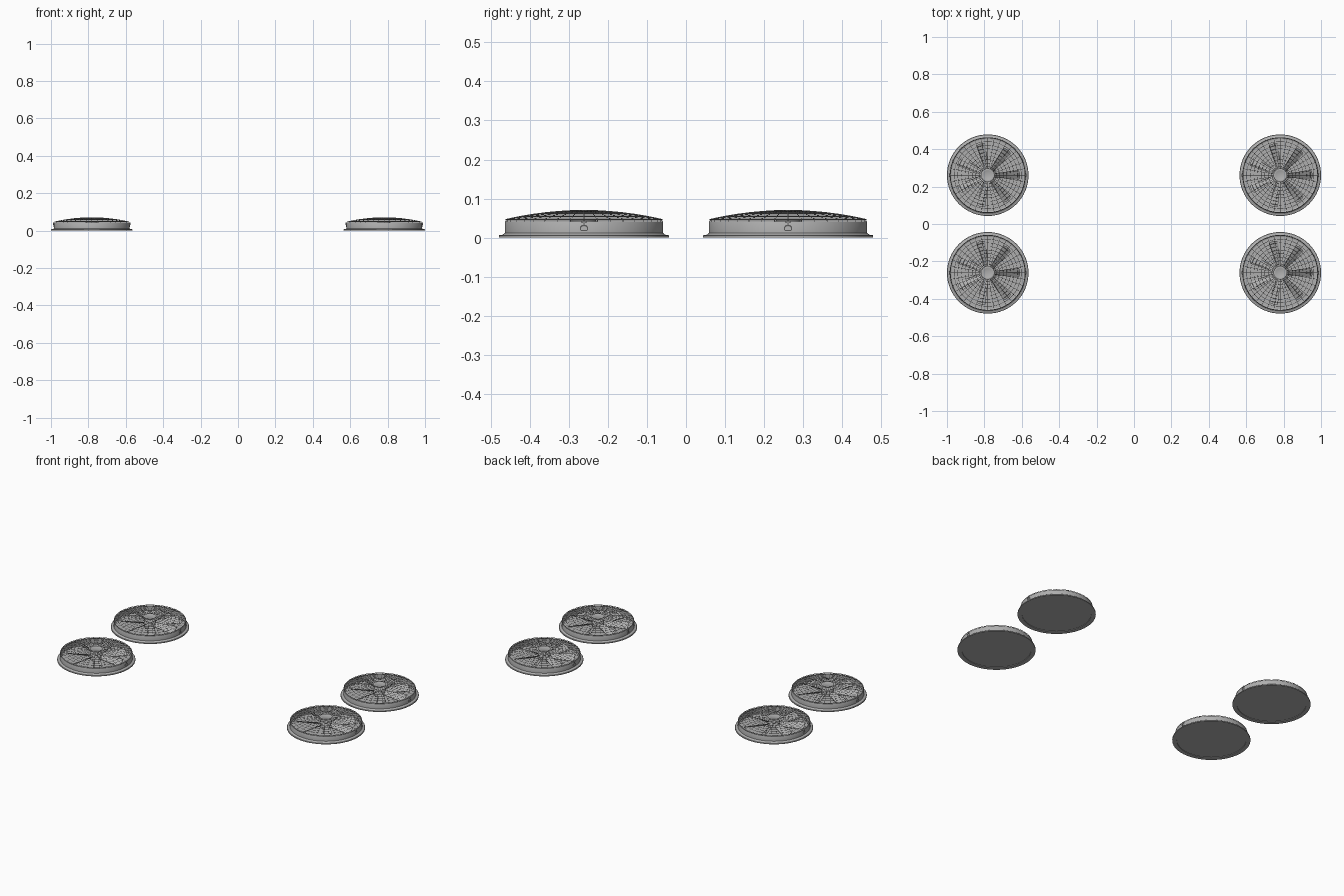
import bpy, bmesh, math
from mathutils import Vector, Matrix

if "Cube" in bpy.data.objects:
    bpy.data.objects.remove(bpy.data.objects["Cube"])

SEG = 64
CENTRES = [(x, y) for x in (-0.782, 0.782) for y in (-0.261, 0.261)]


def material(name, grey):
    m = bpy.data.materials.new(name)
    m.diffuse_color = (grey, grey, grey, 1)
    m.use_nodes = True
    m.node_tree.nodes["Principled BSDF"].inputs["Base Color"].default_value = m.diffuse_color
    return m


METAL = material("grey metal", 0.43)
WIRE = material("wire grey", 0.32)


def place(name, bm, mat, angle=40):
    """Finish a part and put one linked copy on each of the four units."""
    bmesh.ops.recalc_face_normals(bm, faces=bm.faces)
    mesh = bpy.data.meshes.new(name)
    bm.to_mesh(mesh)
    bm.free()
    mesh.materials.append(mat)
    mesh.shade_smooth()
    mesh.set_sharp_from_angle(angle=math.radians(angle))
    for i, (x, y) in enumerate(CENTRES):
        ob = bpy.data.objects.new(f"{name}_{i + 1}", mesh)
        ob.location = (x, y, 0)
        bpy.context.collection.objects.link(ob)


def lathe(bm, profile, seg=SEG, closed=False):
    """Revolve (radius, height) points about z; radius 0 makes a pole."""
    rings = []
    for r, z in profile:
        if r == 0:
            rings.append([bm.verts.new((0, 0, z))] * seg)
        else:
            rings.append([bm.verts.new((r * math.cos(2 * math.pi * i / seg),
                                        r * math.sin(2 * math.pi * i / seg), z))
                          for i in range(seg)])
    pairs = list(zip(rings, rings[1:]))
    if closed:
        pairs.append((rings[-1], rings[0]))
    for a, b in pairs:
        for i in range(seg):
            j = (i + 1) % seg
            quad = list(dict.fromkeys((a[i], a[j], b[j], b[i])))
            bm.faces.new(quad)


def tube(bm, pts, radius, side, sides=4):
    """Sweep a thin wire along planar points; side is normal to that plane."""
    pts = [Vector(p) for p in pts]
    side = Vector(side)
    loops = []
    for k, p in enumerate(pts):
        d = (pts[min(k + 1, len(pts) - 1)] - pts[max(k - 1, 0)]).normalized()
        n = d.cross(side)
        loops.append([bm.verts.new(p + radius * (math.cos(t) * side + math.sin(t) * n))
                      for t in (2 * math.pi * s / sides for s in range(sides))])
    for a, b in zip(loops, loops[1:]):
        for s in range(sides):
            t = (s + 1) % sides
            bm.faces.new((a[s], a[t], b[t], b[s]))
    bm.faces.new(loops[0])
    bm.faces.new(loops[-1])


def dome(r):
    return 0.046 + 0.023 * (1 - (r / 0.2) ** 2)


# Flanged housing: foot flange, rounded step, drum wall and rolled lip
bm = bmesh.new()
lathe(bm, [(0.193, 0), (0.218, 0), (0.218, 0.005), (0.216, 0.007), (0.209, 0.007),
           (0.205, 0.010), (0.2025, 0.012), (0.2025, 0.040), (0.2015, 0.042),
           (0.198, 0.042), (0.198, 0.012), (0.193, 0.010)], closed=True)
place("housing", bm, METAL)

# Base plate
bm = bmesh.new()
lathe(bm, [(0, 0.003), (0.196, 0.003), (0.196, 0.008), (0, 0.008)])
place("base_plate", bm, METAL)

# Motor hub
bm = bmesh.new()
lathe(bm, [(0, 0.008), (0.034, 0.008), (0.034, 0.040), (0.030, 0.045), (0, 0.047)], 32)
place("motor_hub", bm, METAL)

# Pitched fan blades
bm = bmesh.new()
BLADES = 7
for b in range(BLADES):
    turn = Matrix.Rotation(2 * math.pi * b / BLADES, 3, 'Z')
    grid = []
    for k in range(6):
        f = k / 5
        r = 0.028 + f * 0.145
        half = 0.013 + 0.015 * f
        pitch = math.radians(38 - 12 * f)
        row = []
        for s in (-1, -0.33, 0.33, 1):
            w = s * half
            v = Vector((r - 0.006 * f * s * s, w * math.cos(pitch),
                        0.027 + w * math.sin(pitch) + 0.002 * (1 - s * s)))
            row.append(turn @ v)
        grid.append(row)
    layers = [[[bm.verts.new(p + Vector((0, 0, dz))) for p in row] for row in grid]
              for dz in (0.0008, -0.0008)]
    for g in layers:
        for i in range(5):
            for j in range(3):
                bm.faces.new((g[i][j], g[i + 1][j], g[i + 1][j + 1], g[i][j + 1]))
    top, low = layers
    edge = ([(i, 0) for i in range(6)] + [(5, j) for j in (1, 2, 3)]
            + [(i, 3) for i in (4, 3, 2, 1, 0)] + [(0, 2), (0, 1)])
    for (i, j), (m, n) in zip(edge, edge[1:] + edge[:1]):
        bm.faces.new((top[i][j], top[m][n], low[m][n], low[i][j]))
place("fan_blades", bm, METAL)

# Domed guard: concentric wire rings
bm = bmesh.new()
w = 0.0009
for r in [0.045 + 0.0192 * k for k in range(8)] + [0.2]:
    z, t = dome(r), w * (1.6 if r == 0.2 else 1)
    lathe(bm, [(r - t, z), (r, z + t), (r + t, z), (r, z - t)], closed=True)
place("guard_rings", bm, WIRE, 60)

# Domed guard: radial wires bending down onto the drum lip
bm = bmesh.new()
SPOKES = 36
for i in range(SPOKES):
    a = 2 * math.pi * i / SPOKES
    c, s = math.cos(a), math.sin(a)
    path = [(r, dome(r) + w) for r in (0.025, 0.06, 0.095, 0.13, 0.165, 0.199)]
    path.append((0.2, 0.041))
    tube(bm, [(r * c, r * s, z) for r, z in path], w, (-s, c, 0))
place("guard_spokes", bm, WIRE, 60)

# Round cap with a raised rim at the guard centre
bm = bmesh.new()
lathe(bm, [(0, 0.067), (0.036, 0.067), (0.036, 0.070), (0.033, 0.071),
           (0.026, 0.071), (0.024, 0.070), (0, 0.070)], 32)
place("guard_cap", bm, METAL)

# Latches on both sides: wire loop, cross bar and keeper knob
bm = bmesh.new()
for sx in (-1, 1):
    x = sx * 0.2045
    loop = [(-0.006, 0.031), (-0.009, 0.027), (-0.009, 0.020), (-0.006, 0.018),
            (0.006, 0.018), (0.009, 0.020), (0.009, 0.027), (0.006, 0.031), (-0.006, 0.031)]
    tube(bm, [(x, y, z) for y, z in loop], 0.0014, (1, 0, 0), 6)
    tube(bm, [(x, 0, 0.030), (x, 0, 0.043)], 0.0018, (1, 0, 0), 6)
    m = Matrix.Translation((x - sx * 0.001, 0, 0.040)) @ Matrix.Diagonal((0.006, 0.012, 0.005, 1))
    bmesh.ops.create_cube(bm, size=1, matrix=m)
place("latches", bm, METAL)
